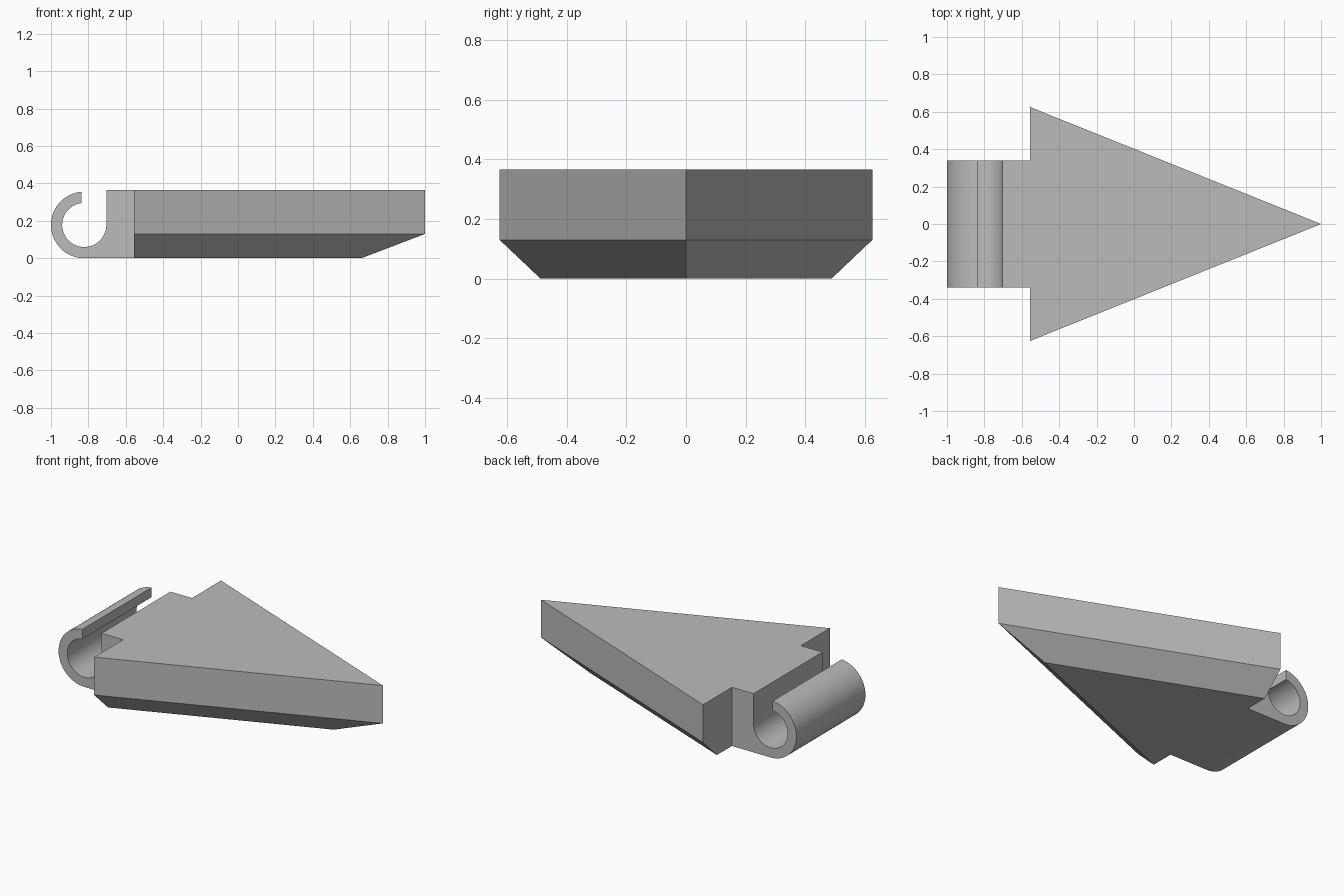
import bpy
import bmesh
from math import acos, cos, sin, pi

cube = bpy.data.objects.get("Cube")
if cube:
    bpy.data.objects.remove(cube)

GREY = (0.5, 0.5, 0.5, 1)
grey = bpy.data.materials.new("plain grey")
grey.use_nodes = True
grey.diffuse_color = GREY
grey.node_tree.nodes["Principled BSDF"].inputs["Base Color"].default_value = GREY

TOP, BEVEL_Z = 0.366, 0.13       # heights of the deck and of the lower bevel
BACK, HALF = -0.555, 0.34        # joint plane and half width of the hook


def finish(name, bm):
    bmesh.ops.recalc_face_normals(bm, faces=bm.faces)
    mesh = bpy.data.meshes.new(name)
    bm.to_mesh(mesh)
    bm.free()
    mesh.materials.append(grey)
    obj = bpy.data.objects.new(name, mesh)
    bpy.context.collection.objects.link(obj)
    bpy.ops.object.select_all(action='DESELECT')
    obj.select_set(True)
    bpy.context.view_layer.objects.active = obj
    bpy.ops.object.shade_smooth_by_angle(angle=pi / 6)
    return obj


def loft(bm, rings, skip):
    """Join rings of points with quads, cap both ends, leave side `skip` open."""
    loops = [[bm.verts.new(p) for p in ring] for ring in rings]
    for a, b in zip(loops, loops[1:]):
        for i in range(len(a)):
            if i != skip:
                j = (i + 1) % len(a)
                bm.faces.new((a[i], a[j], b[j], b[i]))
    bm.faces.new(loops[0])
    bm.faces.new(loops[-1])


# Arrowhead: triangular slab with bevelled underside, open where the hook joins
def outline(tip, half, z):
    return [(tip, 0, z), (BACK, half, z), (BACK, HALF, z),
            (BACK, -HALF, z), (BACK, -half, z)]


bm = bmesh.new()
loft(bm, [outline(0.66, 0.488, 0), outline(1, 0.625, BEVEL_Z),
          outline(1, 0.625, TOP)], skip=2)
finish("arrowhead", bm)

# Hook: C-shaped profile with a block that meets the arrowhead
CX, CZ, OUTER, INNER, LIP = -0.822, 0.178, 0.178, 0.118, -0.836


def arc(radius, start, end, steps=40):
    return [(CX + radius * cos(start + (end - start) * i / steps),
             CZ + radius * sin(start + (end - start) * i / steps))
            for i in range(steps + 1)]


profile = arc(OUTER, acos((LIP - CX) / OUTER), 1.5 * pi)
joint = len(profile)
profile += [(BACK, 0), (BACK, TOP), (CX + INNER, TOP)]
profile += arc(INNER, 2 * pi, acos((LIP - CX) / INNER))

bm = bmesh.new()
loft(bm, [[(x, y, z) for x, z in profile] for y in (-HALF, HALF)], skip=joint)
finish("hook", bm)
